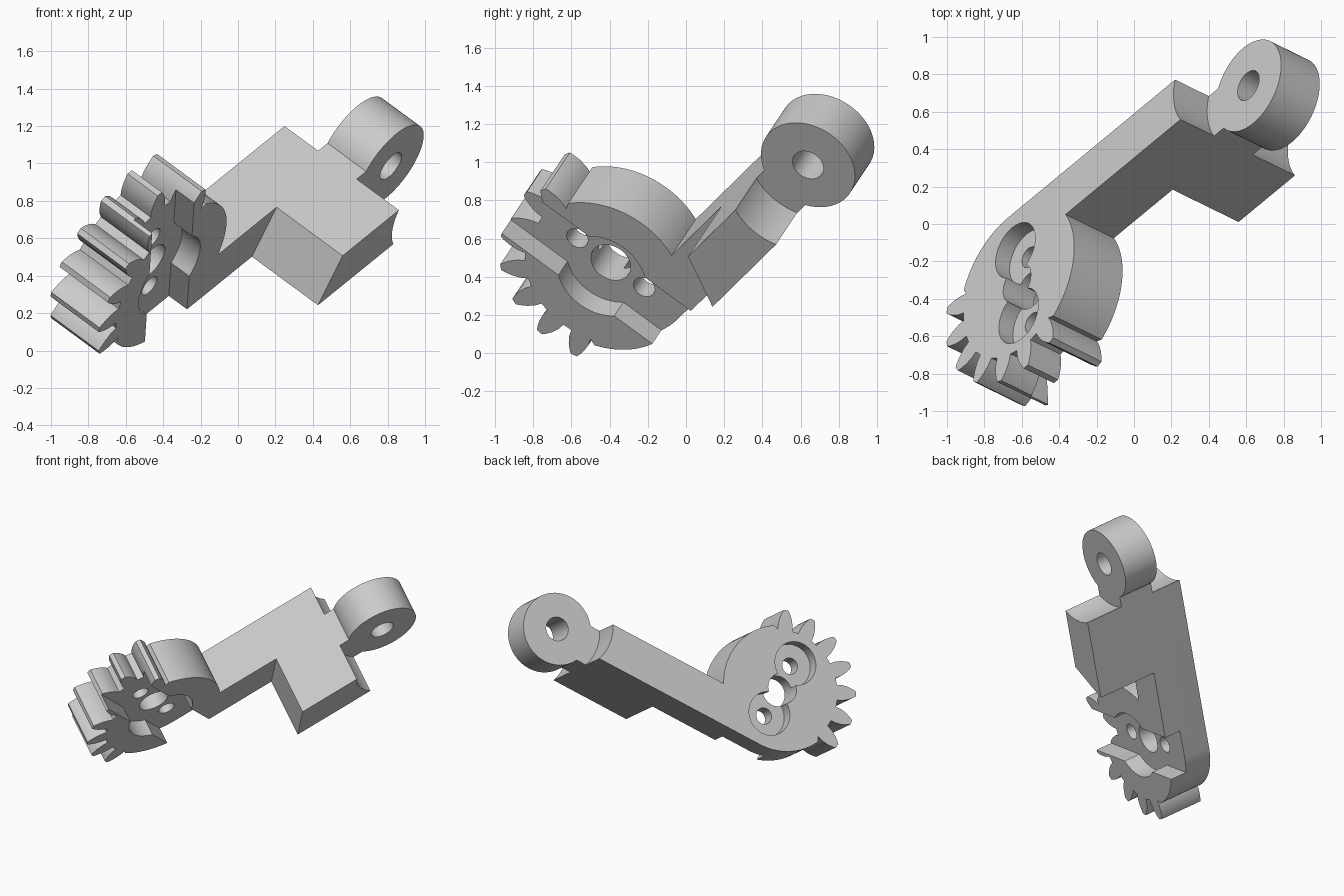
import bpy, bmesh
from math import sin, cos, pi, radians, asin, acos
from mathutils import Matrix, Vector

cube = bpy.data.objects.get("Cube")
if cube:
    bpy.data.objects.remove(cube, do_unlink=True)

# Tilted frame of the part: u along the arm, v across it, p along the hinge axis
u = Vector((0.654, 0.540, 0.530)).normalized()
p = Vector((0.748, -0.368, -0.552))
p = (p - u * p.dot(u)).normalized()
v = p.cross(u)
FRAME = Matrix((u, v, p)).transposed().to_4x4()

# Main dimensions
BACK, FACE, FLOOR, BLOCK_END = -0.68, -0.335, -0.465, 0.136
BOTTOM, TOP = 0.095, 0.376
GEAR = Vector((-0.265, 0.557))
HUB, ROOT, TIP = 0.462, 0.432, 0.577
EYE = Vector((1.402, 0.2355))
EYE_R, EYE_HOLE, CLEARANCE = 0.265, 0.087, 0.333
EYE_BACK, EYE_FRONT = -0.44, -0.165
TEETH, PITCH, MID_TOOTH = 7, radians(21.55), radians(135)
SLOT_TILT = radians(5.5)

grey = bpy.data.materials.new("plain_grey")
grey.use_nodes = True
colour = (0.6, 0.6, 0.6, 1)
grey.diffuse_color = colour
grey.node_tree.nodes["Principled BSDF"].inputs["Base Color"].default_value = colour


def arc(centre, r, a0, a1, n=32):
    angles = [a0 + (a1 - a0) * i / n for i in range(n + 1)]
    return [centre + r * Vector((cos(a), sin(a))) for a in angles]


def circle(centre, r, n=64):
    return arc(centre, r, 0, 2 * pi, n)[:-1]


def prism(name, outline, low, high):
    """Solid from a counter-clockwise (u, v) outline between two depths along p."""
    bm = bmesh.new()
    lower = [bm.verts.new((q.x, q.y, low)) for q in outline]
    upper = [bm.verts.new((q.x, q.y, high)) for q in outline]
    bm.faces.new(lower[::-1])
    bm.faces.new(upper)
    for i in range(len(outline)):
        bm.faces.new((lower[i - 1], lower[i], upper[i], upper[i - 1]))
    mesh = bpy.data.meshes.new(name)
    bm.to_mesh(mesh)
    bm.free()
    mesh.materials.append(grey)
    obj = bpy.data.objects.new(name, mesh)
    bpy.context.collection.objects.link(obj)
    return obj


def cut(obj, outline, low, high):
    """Remove a prism from the part and discard the cutter."""
    cutter = prism("cutter", outline, low, high)
    mod = obj.modifiers.new("cut", "BOOLEAN")
    mod.operation, mod.object, mod.solver = "DIFFERENCE", cutter, "EXACT"
    bpy.context.view_layer.objects.active = obj
    bpy.ops.object.modifier_apply(modifier=mod.name)
    bpy.data.objects.remove(cutter, do_unlink=True)


# Gear sector outline: plain hub, teeth, plain hub down to the arm's underside
a_arm = asin((TOP - GEAR.y) / HUB)
first = MID_TOOTH - PITCH * (TEETH - 1) / 2
last = MID_TOOTH + PITCH * (TEETH - 1) / 2
tooth_shape = ((ROOT, 0.130), (0.475, 0.118), (0.52, 0.088), (0.558, 0.052), (TIP, 0.030))
sector = arc(GEAR, HUB, a_arm, first - PITCH / 2, 40)
for i in range(TEETH):
    a = first + PITCH * i
    flank = [(r, -h) for r, h in tooth_shape] + [(r, h) for r, h in reversed(tooth_shape)]
    sector += [GEAR + r * Vector((cos(a + h), sin(a + h))) for r, h in flank]
sector += arc(GEAR, HUB, last + PITCH / 2, 1.5 * pi, 24)

# Full-depth blank: gear sector, straight arm and hinge eye
a_neck = asin((TOP - EYE.y) / EYE_R)
eye = arc(EYE, EYE_R, a_neck - pi, pi - a_neck, 64)
arm = prism("geared_arm", sector + eye, BACK, BLOCK_END)

# Thin the gear and arm, leaving the side block with its slanted flank
low_end, high_end = Vector((0.483, BOTTOM)), Vector((0.64, TOP))
slope = high_end - low_end
start, stop = low_end - slope, high_end + 3 * slope
cut(arm, [start, stop, Vector((-1.2, stop.y)), Vector((-1.2, start.y))], FACE, BLOCK_END + 0.1)

# Thin the eye and hollow the block end round it
hinge_gap = circle(EYE, CLEARANCE, 96)
cut(arm, hinge_gap, BACK - 0.1, EYE_BACK)
cut(arm, hinge_gap, EYE_FRONT, BLOCK_END + 0.1)
cut(arm, circle(EYE, EYE_HOLE), EYE_BACK - 0.1, EYE_FRONT + 0.1)

# Channel across the gear face, widened round the centre bore
tilt = Matrix.Rotation(SLOT_TILT, 2)
half, bulge, reach = 0.172, 0.25, 0.75
swing = acos(half / bulge)
right = [Vector((half, -reach))] + arc(Vector((0, 0)), bulge, -swing, swing, 16) + [Vector((half, reach))]
cut(arm, [GEAR + tilt @ q for q in right + [-q for q in right]], FLOOR, FACE + 0.1)

# Centre bore and two counterbored screw holes
axis = tilt @ Vector((0, 0.2175))
cut(arm, circle(GEAR, 0.112), BACK - 0.1, FACE + 0.1)
for side in (-1, 1):
    spot = GEAR + side * axis
    cut(arm, circle(spot, 0.06, 48), BACK - 0.1, FACE + 0.1)
    cut(arm, circle(spot, 0.16), BACK - 0.1, BACK + 0.1)

# Set the part in its tilted pose; smooth curved walls, keep edges sharp
arm.data.transform(FRAME)
bpy.ops.object.select_all(action="DESELECT")
arm.select_set(True)
bpy.context.view_layer.objects.active = arm
bpy.ops.object.shade_smooth_by_angle(angle=radians(25))
